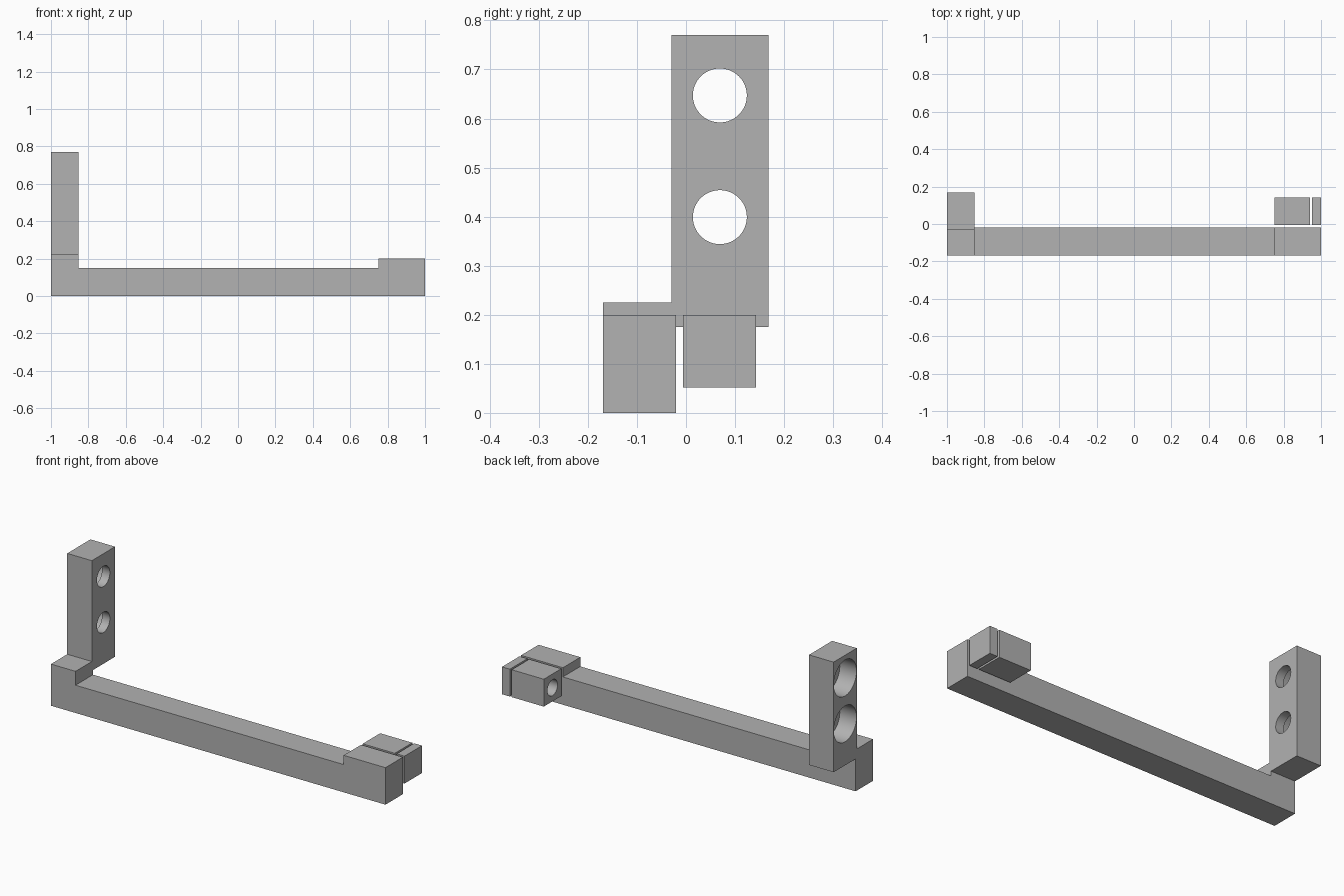
import bpy
import bmesh
from math import pi, radians
from mathutils import Matrix

cube = bpy.data.objects.get("Cube")
if cube:
    bpy.data.objects.remove(cube, do_unlink=True)

grey = bpy.data.materials.new("plain grey")
grey.use_nodes = True
COLOUR = (0.445, 0.445, 0.445, 1)
grey.diffuse_color = COLOUR
grey.node_tree.nodes["Principled BSDF"].inputs["Base Color"].default_value = COLOUR


def finish(bm, name):
    bmesh.ops.recalc_face_normals(bm, faces=bm.faces)
    mesh = bpy.data.meshes.new(name)
    bm.to_mesh(mesh)
    bm.free()
    mesh.materials.append(grey)
    obj = bpy.data.objects.new(name, mesh)
    bpy.context.collection.objects.link(obj)
    return obj


def box(name, xs, ys, zs):
    bm = bmesh.new()
    bmesh.ops.create_cube(bm, size=1)
    for v in bm.verts:
        v.co = [(a + b) / 2 + c * (b - a) for c, (a, b) in zip(v.co, (xs, ys, zs))]
    return finish(bm, name)


def profile_bar(name, points, y0, y1):
    """Extrude an x-z outline along y."""
    bm = bmesh.new()
    face = bm.faces.new([bm.verts.new((x, y0, z)) for x, z in points])
    ext = bmesh.ops.extrude_face_region(bm, geom=[face])["geom"]
    verts = [g for g in ext if isinstance(g, bmesh.types.BMVert)]
    bmesh.ops.translate(bm, verts=verts, vec=(0, y1 - y0, 0))
    return finish(bm, name)


def drill(target, x0, x1, y, z, radius):
    """Cut a round hole running along x."""
    bm = bmesh.new()
    turn = Matrix.Translation(((x0 + x1) / 2, y, z)) @ Matrix.Rotation(pi / 2, 4, "Y")
    bmesh.ops.create_cone(bm, cap_ends=True, segments=64, radius1=radius,
                          radius2=radius, depth=x1 - x0, matrix=turn)
    combine(target, finish(bm, "hole_cutter"), "DIFFERENCE")


def combine(target, other, operation):
    mod = target.modifiers.new("combine", "BOOLEAN")
    mod.operation = operation
    mod.solver = "EXACT"
    mod.object = other
    bpy.ops.object.select_all(action="DESELECT")
    bpy.context.view_layer.objects.active = target
    target.select_set(True)
    bpy.ops.object.modifier_apply(modifier=mod.name)
    bpy.data.objects.remove(other, do_unlink=True)


# Long bar with a raised pad at each end
LEFT_PAD = -0.853
bracket = profile_bar("bracket", [(-1, 0), (1, 0), (1, 0.2), (0.75, 0.2), (0.75, 0.15),
                                  (LEFT_PAD, 0.15), (LEFT_PAD, 0.225), (-1, 0.225)],
                      -0.169, -0.02)

# Upright plate with two counterbored screw holes
upright = box("upright", (-1, LEFT_PAD), (-0.03, 0.168), (0.175, 0.77))
for z in (0.399, 0.647):
    drill(upright, -1.2, -0.5, 0.069, z, 0.055)
    drill(upright, -1.2, -0.9, 0.069, z, 0.097)
combine(bracket, upright, "UNION")

# Separate clamp block with a bore, and its end cap
clamp_y, clamp_z = (-0.006, 0.143), (0.052, 0.2)
clamp_block = box("clamp_block", (0.75, 0.942), clamp_y, clamp_z)
drill(clamp_block, 0.6, 1.1, 0.069, 0.126, 0.043)
end_cap = box("end_cap", (0.953, 1), clamp_y, clamp_z)

# Smooth hole walls, sharp edges
for obj in (bracket, clamp_block, end_cap):
    bpy.ops.object.select_all(action="DESELECT")
    bpy.context.view_layer.objects.active = obj
    obj.select_set(True)
    bpy.ops.object.shade_smooth_by_angle(angle=radians(30))
